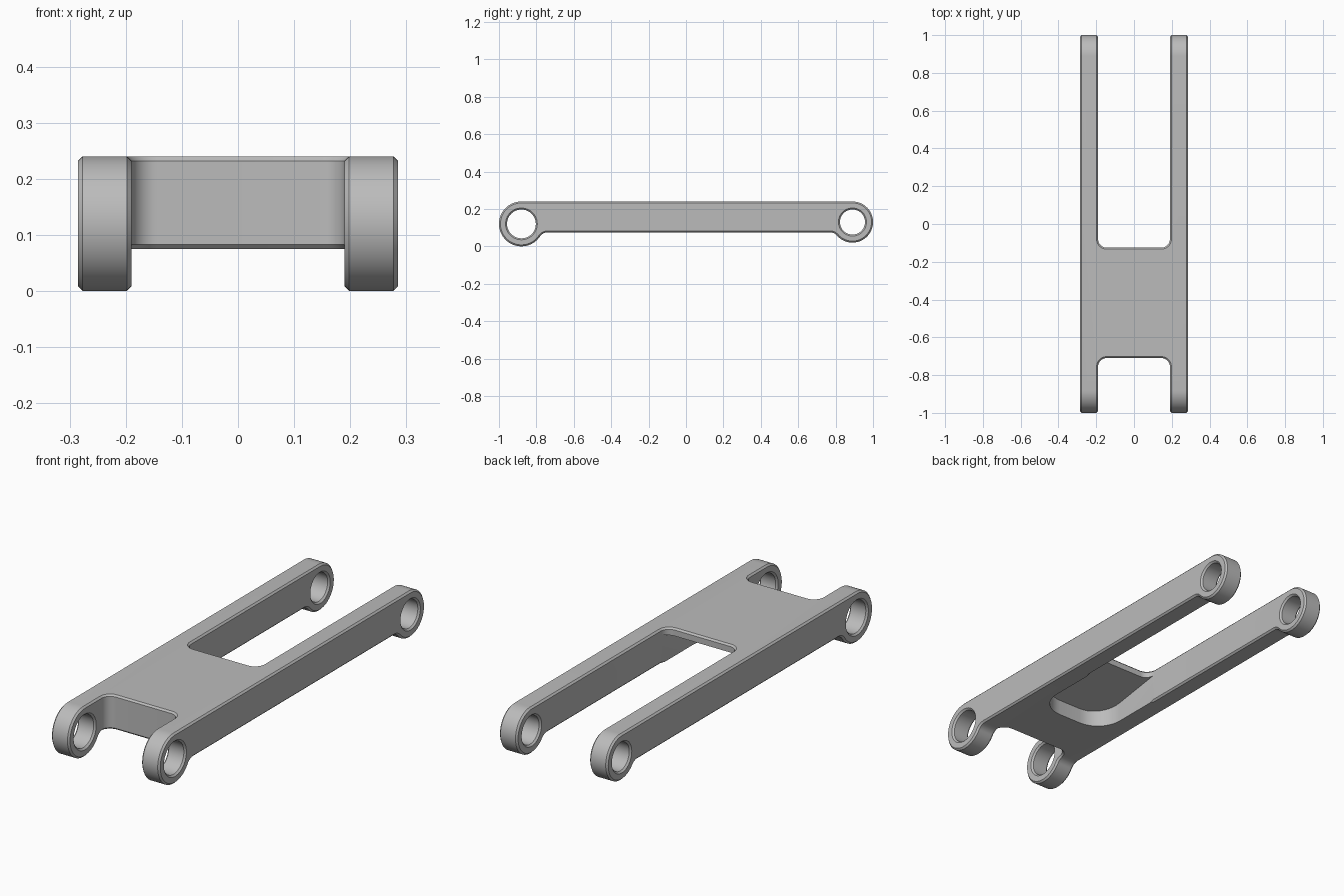
import bpy, bmesh, math
from mathutils import Vector

cube = bpy.data.objects.get("Cube")
if cube:
    bpy.data.objects.remove(cube, do_unlink=True)

HALF_W, SLOT_W = 0.285, 0.19          # outer and inner half widths
TOP, BOTTOM = 0.24, 0.075             # bar heights
FRONT = (-0.88, 0.12, 0.12)           # eye: y, z, radius
REAR = (0.89, 0.13, 0.11)
NECK = 0.05                           # fillet under each eye

steel = bpy.data.materials.new("plain grey metal")
steel.use_nodes = True
steel.diffuse_color = (0.5, 0.5, 0.5, 1)
steel.node_tree.nodes["Principled BSDF"].inputs["Base Color"].default_value = (0.5, 0.5, 0.5, 1)


def arc(cx, cy, r, a0, a1, n):
    return [(cx + r * math.cos(a0 + (a1 - a0) * i / n),
             cy + r * math.sin(a0 + (a1 - a0) * i / n)) for i in range(n + 1)]


def prism(name, points, extrude):
    """Closed outline extruded along a vector."""
    bm = bmesh.new()
    face = bm.faces.new([bm.verts.new(p) for p in points])
    top = bmesh.ops.extrude_face_region(bm, geom=[face])["geom"]
    bmesh.ops.translate(bm, vec=Vector(extrude),
                        verts=[v for v in top if isinstance(v, bmesh.types.BMVert)])
    bmesh.ops.recalc_face_normals(bm, faces=bm.faces)
    mesh = bpy.data.meshes.new(name)
    bm.to_mesh(mesh)
    bm.free()
    ob = bpy.data.objects.new(name, mesh)
    bpy.context.scene.collection.objects.link(ob)
    mesh.materials.append(steel)
    return ob


def apply(ob, mod):
    bpy.context.view_layer.objects.active = ob
    bpy.ops.object.modifier_apply(modifier=mod.name)


def cut(ob, cutter):
    mod = ob.modifiers.new("cut", 'BOOLEAN')
    mod.operation, mod.solver, mod.object = 'DIFFERENCE', 'EXACT', cutter
    apply(ob, mod)
    bpy.data.objects.remove(cutter, do_unlink=True)


def neck(eye, side):
    """Fillet centre y and the angle from the eye centre to it."""
    y, z, r = eye
    dz = z - (BOTTOM - NECK)
    dy = math.sqrt((r + NECK) ** 2 - dz ** 2)
    return y + side * dy, math.atan2(-dz, side * dy)


def channel(half_w, y_end, y_open, radius, z):
    """U-shaped outline, rounded at y_end and open past y_open."""
    s = 1 if y_open > y_end else -1
    cy = y_end + s * radius
    right = arc(half_w - radius, cy, radius, 0, -s * math.pi / 2, 10)
    pts = [(half_w, y_open)] + right + [(-x, y) for x, y in reversed(right)] + [(-half_w, y_open)]
    return [(x, y, z) for x, y in pts]


# Side profile: two eyes joined by a bar with filleted necks
yf, af = neck(FRONT, 1)
yr, ar = neck(REAR, -1)
fz = BOTTOM - NECK
profile = arc(FRONT[0], FRONT[1], FRONT[2], math.pi / 2, af + 2 * math.pi, 40)
profile += arc(yf, fz, NECK, af + math.pi, math.pi / 2, 10)[1:]
profile += arc(yr, fz, NECK, math.pi / 2, ar + math.pi, 10) if ar > -math.pi else []
profile += arc(REAR[0], REAR[1], REAR[2], ar, math.pi / 2, 40)[1:]
link = prism("linkage_arm", [(-HALF_W, y, z) for y, z in profile], (2 * HALF_W, 0, 0))

# Front and rear fork slots
cut(link, prism("front_slot", channel(SLOT_W, -0.71, -1.2, 0.045, -0.1), (0, 0, 0.5)))
cut(link, prism("rear_slot", channel(SLOT_W, -0.125, 1.2, 0.045, -0.1), (0, 0, 0.5)))

# Pin bores through the eyes
for eye, radius in ((FRONT, 0.077), (REAR, 0.067)):
    ring = arc(eye[0], eye[1], radius, 0, 2 * math.pi, 48)[:-1]
    cut(link, prism("bore", [(-0.5, y, z) for y, z in ring], (1, 0, 0)))

# Chamfer on every sharp edge
bevel = link.modifiers.new("chamfer", 'BEVEL')
bevel.width, bevel.segments = 0.008, 1
bevel.limit_method, bevel.angle_limit = 'ANGLE', math.radians(45)
bevel.use_clamp_overlap = False
apply(link, bevel)

# Underside pocket with a sloping ceiling that leaves a thin rear web
pocket = prism("pocket", channel(SLOT_W - 0.0005, -0.46, 0, 0.13, 0), (0, 0, 0.15))
for v in pocket.data.vertices:
    if v.co.z > 0.1:
        v.co.z += 0.16 * (v.co.y + 0.46)
cut(link, pocket)

bpy.ops.object.select_all(action='DESELECT')
link.select_set(True)
bpy.context.view_layer.objects.active = link
bpy.ops.object.shade_smooth_by_angle(angle=math.radians(30))
